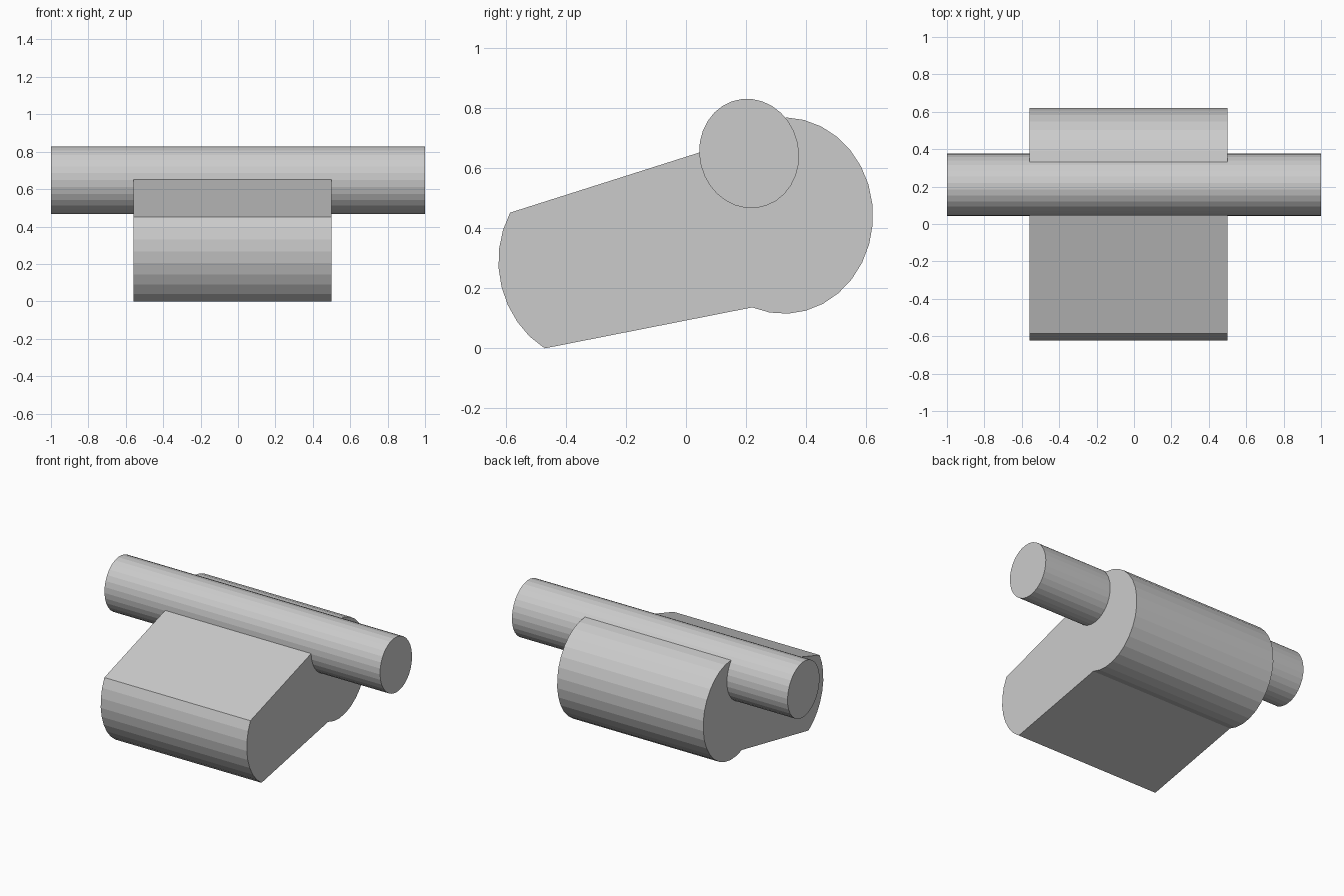
import bpy, bmesh
from math import sin, cos, radians

if "Cube" in bpy.data.objects:
    bpy.data.objects.remove(bpy.data.objects["Cube"])


def arc(cy, cz, ry, rz, start, end, steps):
    """Points (y, z) along an elliptical arc, angles in degrees."""
    out = []
    for i in range(steps + 1):
        a = radians(start + (end - start) * i / steps)
        out.append((cy + ry * cos(a), cz + rz * sin(a)))
    return out


def extrude_x(name, profile, x0, x1):
    """Solid made by sweeping a closed (y, z) profile along x."""
    bm = bmesh.new()
    face = bm.faces.new([bm.verts.new((x0, y, z)) for y, z in profile])
    ext = bmesh.ops.extrude_face_region(bm, geom=[face], use_keep_orig=True)
    verts = [g for g in ext["geom"] if isinstance(g, bmesh.types.BMVert)]
    bmesh.ops.translate(bm, verts=verts, vec=(x1 - x0, 0, 0))
    bmesh.ops.recalc_face_normals(bm, faces=bm.faces[:])
    mesh = bpy.data.meshes.new(name)
    bm.to_mesh(mesh)
    bm.free()
    obj = bpy.data.objects.new(name, mesh)
    bpy.context.collection.objects.link(obj)
    return obj


# Body: rounded nose, tapering flats, big round knuckle, seat under the pin
nose = arc(-0.269, 0.29, 0.355, 0.355, 153, 235, 8)
nose[-1] = (-0.47, 0.0)
knuckle = arc(0.325, 0.4415, 0.297, 0.3265, -110.7, 88.5, 17)
extrude_x("body", nose + knuckle + [(0.21, 0.65), (0.05, 0.653)], -0.56, 0.5)

# Hinge pin: slightly skewed oval rod across the full width
pin = [(y - 0.04 * (z - 0.648), z)
       for y, z in arc(0.21, 0.648, 0.166, 0.182, 0, 360, 30)[:-1]]
extrude_x("hinge_pin", pin, -1.0, 1.0)
